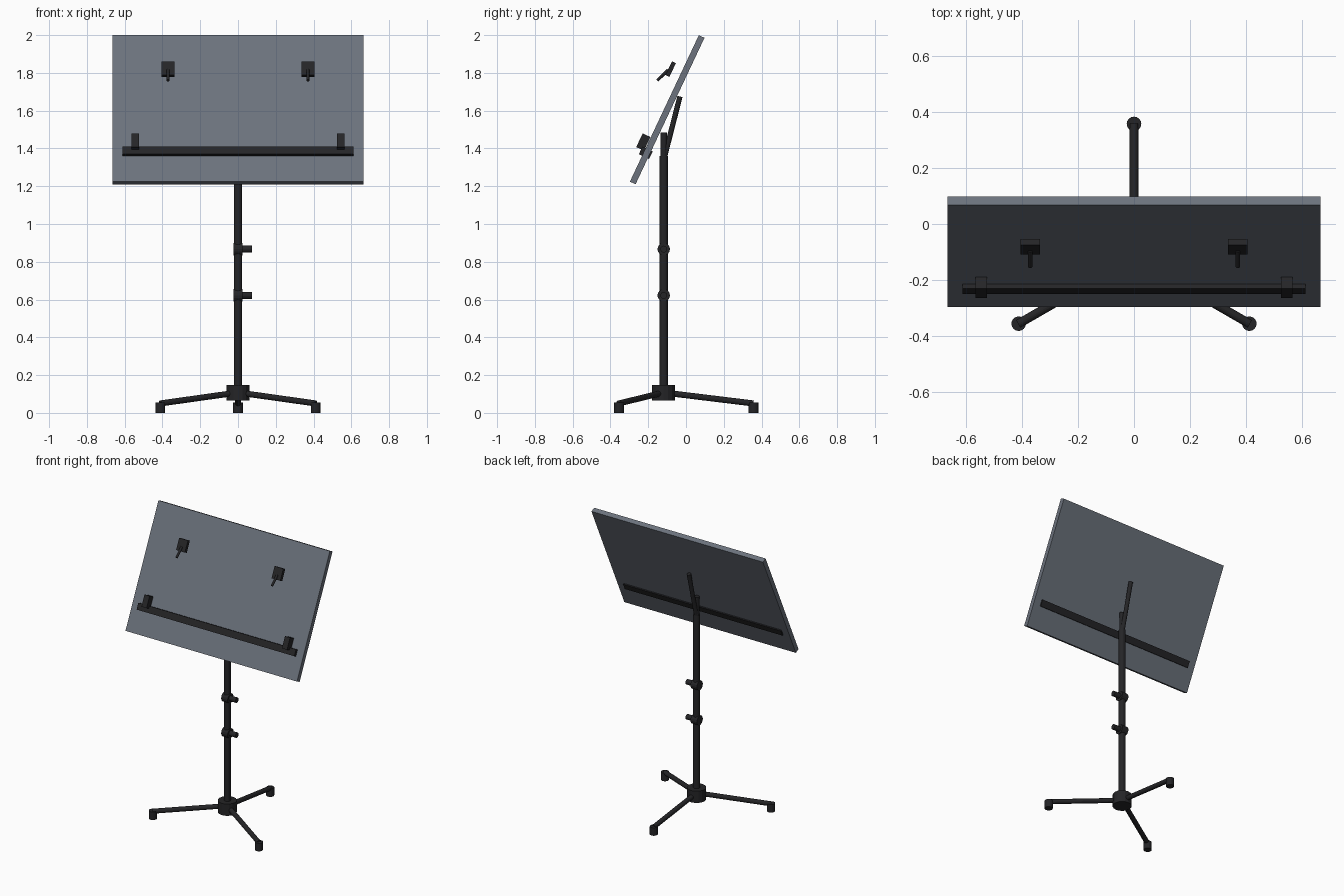
import bpy, math
from mathutils import Vector

if "Cube" in bpy.data.objects:
    bpy.data.objects.remove(bpy.data.objects["Cube"])

TILT = math.radians(25.2)   # lean of the desk from vertical
CY = -0.118                 # pole axis in y


def material(name, rgb):
    m = bpy.data.materials.new(name)
    m.diffuse_color = (*rgb, 1)
    m.use_nodes = True
    m.node_tree.nodes["Principled BSDF"].inputs["Base Color"].default_value = m.diffuse_color
    return m


BLACK = material("black_metal", (0.018, 0.018, 0.02))
GREY = material("grey_panel", (0.15, 0.17, 0.205))


def finish(name, mat):
    o = bpy.context.object
    o.name = name
    o.data.materials.append(mat)
    return o


def rod(name, a, b, r, sides=16, mat=BLACK):
    a, b = Vector(a), Vector(b)
    d = b - a
    bpy.ops.mesh.primitive_cylinder_add(
        vertices=sides, radius=r, depth=d.length, location=(a + b) / 2,
        rotation=d.to_track_quat('Z', 'Y').to_euler())
    return finish(name, mat)


def tilted_box(name, loc, size, mat=BLACK):
    bpy.ops.mesh.primitive_cube_add(size=1, location=loc, rotation=(-TILT, 0, 0))
    bpy.context.object.scale = size
    return finish(name, mat)


# desk panel and the ledge passing through it
tilted_box("desk_panel", (0, -0.0995, 1.605), (1.33, 0.033, 0.857), GREY)
tilted_box("ledge", (0, -0.213, 1.377), (1.224, 0.06, 0.045))

# page stops on the ledge, and upper clips with their levers
for s, side in ((-1, "left"), (1, "right")):
    tilted_box(f"page_stop_{side}", (s * 0.545, -0.226, 1.434), (0.04, 0.045, 0.08))
    tilted_box(f"clip_{side}", (s * 0.37, -0.081, 1.82), (0.068, 0.023, 0.08))
    rod(f"clip_lever_{side}", (s * 0.37, -0.152, 1.76), (s * 0.37, -0.095, 1.815), 0.008, 12)

# telescoping pole and tilt arm
rod("outer_pole", (0, CY, 0.1), (0, CY, 1.36), 0.022)
rod("inner_pole", (0, CY, 1.3), (0, CY, 1.485), 0.018)
rod("tilt_arm", (0, CY + 0.003, 1.35), (0, -0.032, 1.675), 0.014)

# height clamps with side knobs
for i, z in enumerate((0.622, 0.867)):
    rod(f"clamp_{i}", (-0.025, CY, z), (0.025, CY, z), 0.033)
    rod(f"clamp_knob_{i}", (0.02, CY, z), (0.075, CY, z), 0.018)

# hub, three legs and feet
rod("hub", (0, CY, 0.065), (0, CY, 0.147), 0.061)
for i in range(3):
    a = math.radians(90 + 120 * i)
    c, s = math.cos(a), math.sin(a)
    rod(f"leg_{i}", (c * 0.04, CY + s * 0.04, 0.103),
        (c * 0.475, CY + s * 0.475, 0.05), 0.016)
    rod(f"foot_{i}", (c * 0.475, CY + s * 0.475, 0),
        (c * 0.475, CY + s * 0.475, 0.056), 0.026)
